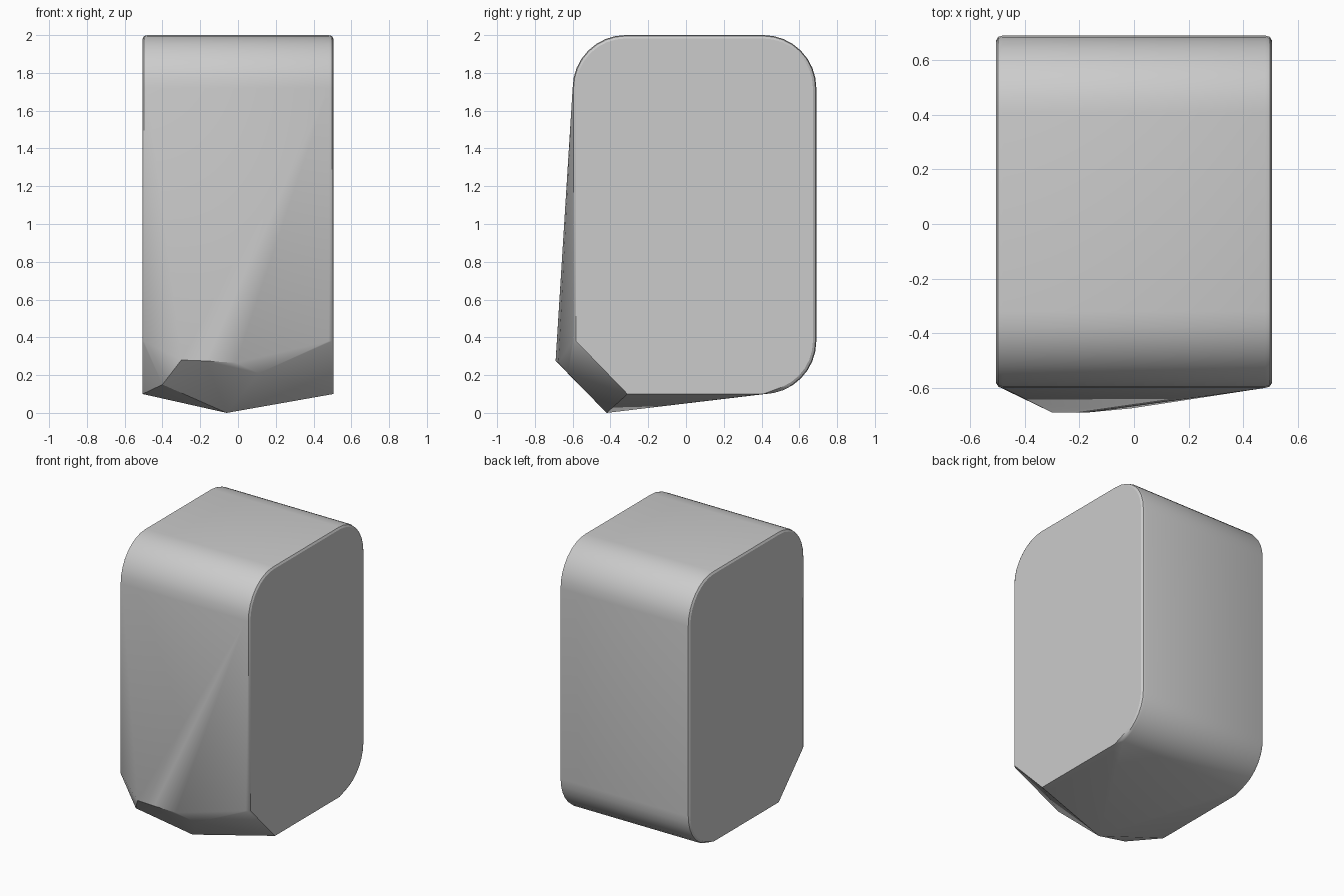
import bpy, bmesh, math

cube = bpy.data.objects.get("Cube")
if cube:
    bpy.data.objects.remove(cube, do_unlink=True)

# Stone colour
mat = bpy.data.materials.new("plain grey")
mat.use_nodes = True
grey = (0.6, 0.6, 0.6, 1)
mat.diffuse_color = grey
mat.node_tree.nodes["Principled BSDF"].inputs["Base Color"].default_value = grey


def side_outline(inset):
    """Slab outline in (y, z): three rounded corners, one chamfered."""
    r, steps = 0.28, 8
    front, back, top, base = -0.6 + inset, 0.69 - inset, 2 - inset, 0.1
    pts = [(-0.31, base), (front, 0.38)]
    for cy, cz, start in ((-0.32, 1.72, 180), (0.41, 1.72, 90), (0.41, 0.38, 0)):
        for i in range(steps + 1):
            a = math.radians(start - 90 * i / steps)
            pts.append((cy + (r - inset) * math.cos(a), cz + (r - inset) * math.sin(a)))
    # the underside keeps its full depth
    return [(y, base if z < base + inset + 0.001 else z) for y, z in pts]


bm = bmesh.new()

# Slab with softened side edges
for x, inset in ((0.505, 0.018), (0.497, 0.005), (0.48, 0)):
    for y, z in side_outline(inset):
        for side in (-1, 1):
            bm.verts.new((side * x, y, z))

# Chipped bulge on the lower front
for p in ((-0.06, -0.42, 0), (-0.3, -0.69, 0.28), (-0.17, -0.69, 0.275),
          (-0.01, -0.675, 0.265), (0.11, -0.625, 0.21), (-0.4, -0.565, 0.15)):
    bm.verts.new(p)

# Wrap everything in one convex skin
hull = bmesh.ops.convex_hull(bm, input=bm.verts[:])
loose = {v for v in hull["geom_interior"] + hull["geom_unused"]
         if isinstance(v, bmesh.types.BMVert)}
bmesh.ops.delete(bm, geom=list(loose), context="VERTS")
bmesh.ops.dissolve_limit(bm, angle_limit=math.radians(0.5), verts=bm.verts[:], edges=bm.edges[:])
bmesh.ops.recalc_face_normals(bm, faces=bm.faces[:])

mesh = bpy.data.meshes.new("stone_block")
bm.to_mesh(mesh)
bm.free()
mesh.materials.append(mat)
block = bpy.data.objects.new("stone_block", mesh)
bpy.context.collection.objects.link(block)
bpy.context.view_layer.objects.active = block
block.select_set(True)
bpy.ops.object.shade_smooth_by_angle(angle=math.radians(30))
